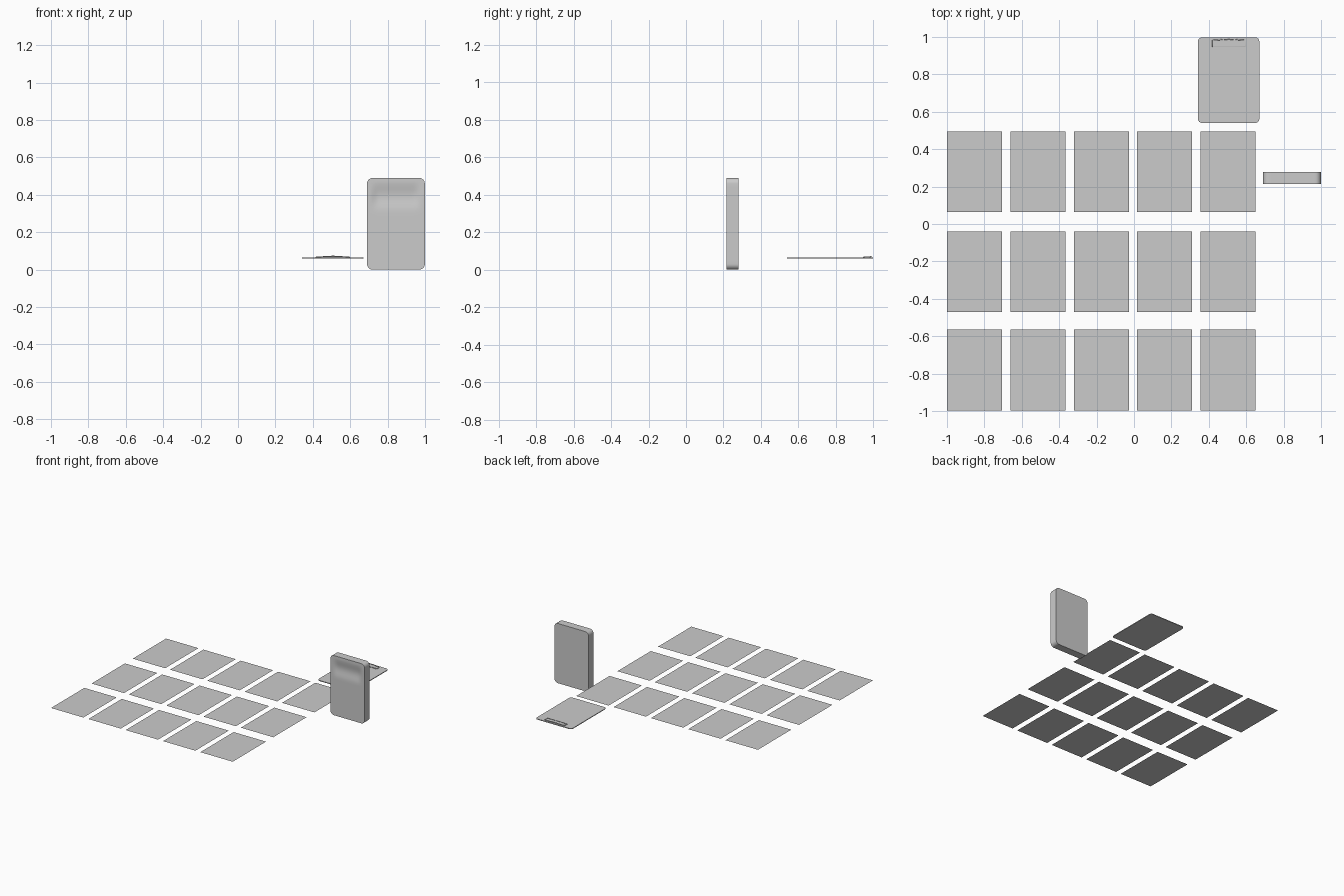
import bpy, bmesh, math

if "Cube" in bpy.data.objects:
    bpy.data.objects.remove(bpy.data.objects["Cube"])


def finish(bm, name):
    bmesh.ops.recalc_face_normals(bm, faces=bm.faces[:])
    me = bpy.data.meshes.new(name)
    bm.to_mesh(me)
    bm.free()
    ob = bpy.data.objects.new(name, me)
    bpy.context.collection.objects.link(ob)
    return ob


def smooth(ob):
    bpy.ops.object.select_all(action='DESELECT')
    ob.select_set(True)
    bpy.context.view_layer.objects.active = ob
    bpy.ops.object.shade_smooth_by_angle(angle=math.radians(35))


def slab(name, x0, x1, y0, y1, z0, z1, r):
    # flat plate with rounded vertical corners
    bm = bmesh.new()
    pts = []
    for cx, cy, a0 in ((x1 - r, y1 - r, 0), (x0 + r, y1 - r, 90),
                       (x0 + r, y0 + r, 180), (x1 - r, y0 + r, 270)):
        for k in range(7):
            a = math.radians(a0 + 15 * k)
            pts.append((cx + r * math.cos(a), cy + r * math.sin(a), z0))
    f = bm.faces.new([bm.verts.new(p) for p in pts])
    ext = bmesh.ops.extrude_face_region(bm, geom=[f], use_keep_orig=True)
    for v in ext['geom']:
        if isinstance(v, bmesh.types.BMVert):
            v.co.z = z1
    ob = finish(bm, name)
    smooth(ob)
    return ob


SHEET_Z = 0.062

# fifteen loose paper sheets in a 5 x 3 layout
for row, top in enumerate((0.495, -0.039, -0.565)):
    for col in range(5):
        x0 = -1.0 + 0.339 * col
        bm = bmesh.new()
        bm.faces.new([bm.verts.new((x, y, SHEET_Z)) for x, y in (
            (x0, top - 0.432), (x0 + 0.294, top - 0.432),
            (x0 + 0.294, top), (x0, top))])
        finish(bm, f"paper_sheet_{row}_{col}")

# clipboard
slab("clipboard_board", 0.342, 0.67, 0.54, 0.998, 0.060, 0.066, 0.022)
slab("clip_plate", 0.414, 0.599, 0.945, 0.985, 0.066, 0.068, 0.004)

# wire loop of the clip, raised in the middle of its back edge
path = [(0.42, 0.948, 0.0685), (0.595, 0.948, 0.0685), (0.595, 0.983, 0.0685),
        (0.56, 0.984, 0.069), (0.54, 0.988, 0.071), (0.507, 0.986, 0.072),
        (0.475, 0.988, 0.071), (0.455, 0.984, 0.069), (0.42, 0.983, 0.0685)]
cu = bpy.data.curves.new("clip_wire", 'CURVE')
cu.dimensions = '3D'
cu.bevel_depth = 0.0025
cu.bevel_resolution = 2
sp = cu.splines.new('POLY')
sp.points.add(len(path) - 1)
for p, c in zip(sp.points, path):
    p.co = (*c, 1)
sp.use_cyclic_u = True
bpy.context.collection.objects.link(bpy.data.objects.new("clip_wire", cu))

# upright tablet with a shallow scoop in the upper front face
XC, HW, H, R = 0.8445, 0.1545, 0.49, 0.03
Y_FRONT, Y_BACK = 0.215, 0.279
arc = [R - R * math.cos(math.radians(15 * k)) for k in range(7)]
heights = arc + [R + (H - 2 * R) * k / 24 for k in range(1, 24)] + [H - a for a in reversed(arc)]


def bump(t):
    return 0.5 - 0.5 * math.cos(2 * math.pi * t) if 0 < t < 1 else 0.0


def side(t):
    t = max(0.0, min(1.0, min(t - 0.06, 0.94 - t) / 0.12))
    return t * t * (3 - 2 * t)


N = 20
bm = bmesh.new()
grid = []
for z in heights:
    d = max(0.0, R - min(z, H - z))
    hw = HW - R + math.sqrt(max(0.0, R * R - d * d))
    line = []
    for i in range(N + 1):
        x = XC + hw * (2 * i / N - 1)
        scoop = 0.01 * side(i / N) * bump((z - 0.31) / 0.165)
        line.append(bm.verts.new((x, Y_FRONT + scoop, z)))
    grid.append(line)
for a, b in zip(grid, grid[1:]):
    for i in range(N):
        bm.faces.new((a[i], a[i + 1], b[i + 1], b[i]))
ext = bmesh.ops.extrude_face_region(bm, geom=bm.faces[:], use_keep_orig=True)
for v in ext['geom']:
    if isinstance(v, bmesh.types.BMVert):
        v.co.y = Y_BACK
smooth(finish(bm, "tablet_body"))
